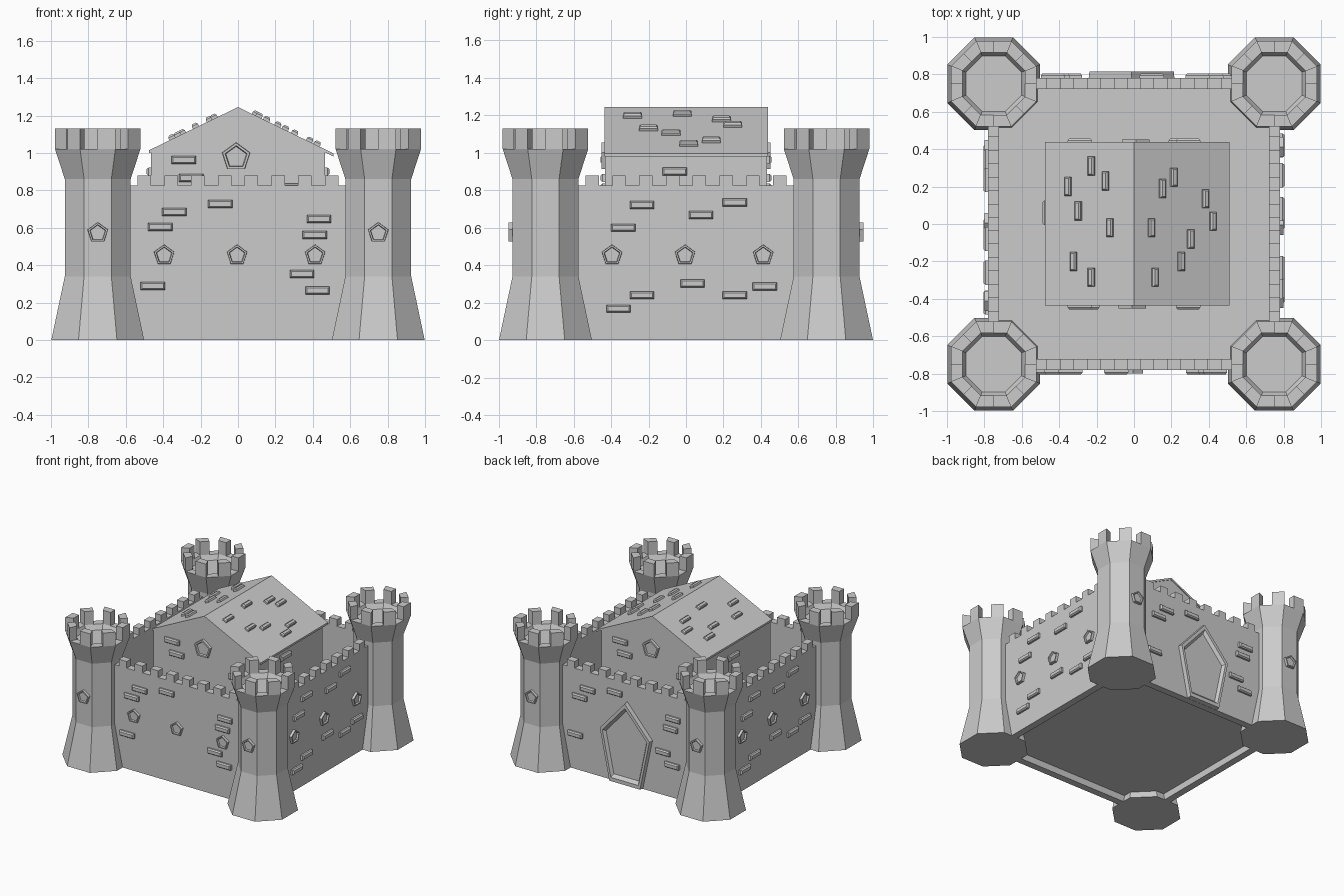
import bpy, bmesh
from math import pi, sin, cos, atan2, radians
from mathutils import Matrix, Vector

if "Cube" in bpy.data.objects:
    bpy.data.objects.remove(bpy.data.objects["Cube"])

I = Matrix.Identity(4)


def loft(bm, rings, mat=I):
    """Skin a stack of equal-length point rings and cap both ends."""
    vs = [[bm.verts.new(mat @ Vector(p)) for p in r] for r in rings]
    n = len(rings[0])
    fs = [bm.faces.new((a[i], a[(i + 1) % n], b[(i + 1) % n], b[i]))
          for a, b in zip(vs, vs[1:]) for i in range(n)]
    fs += [bm.faces.new(vs[0]), bm.faces.new(vs[-1])]
    bmesh.ops.recalc_face_normals(bm, faces=fs)


def finish(name, bm):
    me = bpy.data.meshes.new(name)
    bm.to_mesh(me)
    bm.free()
    ob = bpy.data.objects.new(name, me)
    bpy.context.collection.objects.link(ob)


def prism(bm, pts, z0, z1, mat=I):
    loft(bm, [[(x, y, z) for x, y in pts] for z in (z0, z1)], mat)


def rect(x0, x1, y0, y1):
    return [(x0, y0), (x1, y0), (x1, y1), (x0, y1)]


def octagon(a, z):
    r = a / cos(pi / 8)
    return [(r * cos(pi / 8 + i * pi / 4), r * sin(pi / 8 + i * pi / 4), z) for i in range(8)]


def on_face(turn, u, d, z):
    """Frame on a vertical face: local x right, z up, -y outward."""
    return Matrix.Rotation(turn * pi / 2, 4, 'Z') @ Matrix.Translation((u, -d, z))


def brick(bm, mat, hw=.065, hh=.021):
    loft(bm, [[(x, -w, z) for x, z in rect(-hw + i, hw - i, -hh + i, hh - i)]
              for i, w in ((0, -.01), (0, .014), (.008, .024))], mat)


def pentagon(bm, mat, r, stretch=1, steps=((1, -.01), (.96, .02), (.78, .02), (.72, .006))):
    loft(bm, [[(s * r * sin(i * 2 * pi / 5), -w, s * r * stretch * cos(i * 2 * pi / 5))
               for i in range(5)] for s, w in steps], mat)


# Corner towers with pinwheel battlements
C = .75
for name, sx, sy in (("front_left", -1, -1), ("front_right", 1, -1),
                     ("back_left", -1, 1), ("back_right", 1, 1)):
    bm = bmesh.new()
    at = Matrix.Translation((C * sx, C * sy, 0))
    loft(bm, [octagon(a, z) for a, z in ((.248, 0), (.176, .34), (.176, .86), (.228, 1.02),
                                         (.168, 1.02), (.148, .98))], at)
    ao, ai, t = .228, .168, sin(pi / 8) / cos(pi / 8)
    for k in range(8):
        prism(bm, [(0, -ao), (ao * t, -ao), (ai * t, -ai), (0, -ai)], 1.02, 1.13,
              at @ Matrix.Rotation(k * pi / 4, 4, 'Z'))
    finish("tower_" + name, bm)

# Curtain walls with battlements
W = .78
for k, name in enumerate(("front", "right", "back", "left")):
    bm = bmesh.new()
    rot = Matrix.Rotation(k * pi / 2, 4, 'Z')
    prism(bm, rect(-C, C, -W, -.722), 0, .825, rot)
    for j in range(8):
        x = (j - 3.5) * .143
        prism(bm, rect(x - .036, x + .036, -W, -.722), .825, .88, rot)
    finish("wall_" + name, bm)

# Courtyard floor, raised above the open underside
bm = bmesh.new()
prism(bm, rect(-.74, .74, -.74, .74), .055, .07)
finish("courtyard_floor", bm)

# Hall body and thin gabled roof
HX, HY0, HY1, RIDGE, SLOPE = .465, -.432, .432, 1.245, .485
bm = bmesh.new()
prof = [(-HX, .06), (HX, .06), (HX, RIDGE - .01 - SLOPE * HX), (0, RIDGE - .01),
        (-HX, RIDGE - .01 - SLOPE * HX)]
loft(bm, [[(x, y, z) for x, z in prof] for y in (HY0, HY1)])
finish("hall", bm)
bm = bmesh.new()
L, R, T = -.477, .511, .016
prof = [(L, RIDGE + SLOPE * L), (0, RIDGE), (R, RIDGE - SLOPE * R),
        (R, RIDGE - SLOPE * R - T), (0, RIDGE - T), (L, RIDGE + SLOPE * L - T)]
loft(bm, [[(x, y, z) for x, z in prof] for y in (HY0 - .004, HY1 + .006)])
finish("hall_roof", bm)

# Raised bricks on the walls (opposite walls repeat by half a turn)
front = [(-.095, .727), (-.34, .685), (-.415, .604), (-.455, .288),
         (.433, .647), (.41, .562), (.342, .353), (.425, .265)]
side = [(-.235, .722), (.08, .668), (.26, .735), (-.335, .6), (-.36, .168),
        (-.235, .24), (.035, .302), (.26, .24), (.42, .286)]
bm = bmesh.new()
for k in range(4):
    for u, z in (side if k % 2 else front):
        brick(bm, on_face(k, u, W, z))
finish("wall_bricks", bm)

# Raised bricks on the hall
bm = bmesh.new()
for k in (0, 2):
    for u, z in ((-.29, .963), (-.25, .866), (.29, .815)):
        brick(bm, on_face(k, u, -HY0, z))
    brick(bm, on_face(k + 1, -.06, HX, .9))
finish("hall_bricks", bm)

# Raised bricks on the roof slopes
roof = [(-.225, .31), (-.15, .23), (-.35, .2), (-.295, .07), (-.125, -.02), (-.32, -.2),
        (-.225, -.285), (.21, .25), (.15, .19), (.38, .135), (.42, .015), (.09, -.02),
        (.3, -.08), (.25, -.2), (.11, -.285)]
bm = bmesh.new()
for x, y in roof:
    s = 1 if x > 0 else -1
    n = Vector((s * SLOPE, 0, 1)).normalized()
    u = Vector((0, 1, 0))
    m = Matrix((u, -n, u.cross(-n))).transposed().to_4x4()
    brick(bm, Matrix.Translation((x, y, RIDGE - SLOPE * abs(x))) @ m, .05, .018)
finish("roof_bricks", bm)

# Pentagonal windows on walls, towers and gables
bm = bmesh.new()
for k in (0, 1, 3):
    for u in (-.395, -.005, .412):
        pentagon(bm, on_face(k, u, W, .453), .058)
for k in (0, 2):
    for u in (-C, C):
        pentagon(bm, on_face(k, u, C + .176, .572), .058)
    pentagon(bm, on_face(k, -.01, -HY0, .977), .08)
finish("windows", bm)

# Tall pentagonal gate on the back wall
bm = bmesh.new()
pentagon(bm, on_face(2, .013, W, .304), .242, 1.553,
         ((1, -.01), (.98, .035), (.88, .035), (.8, .012)))
finish("gate", bm)
